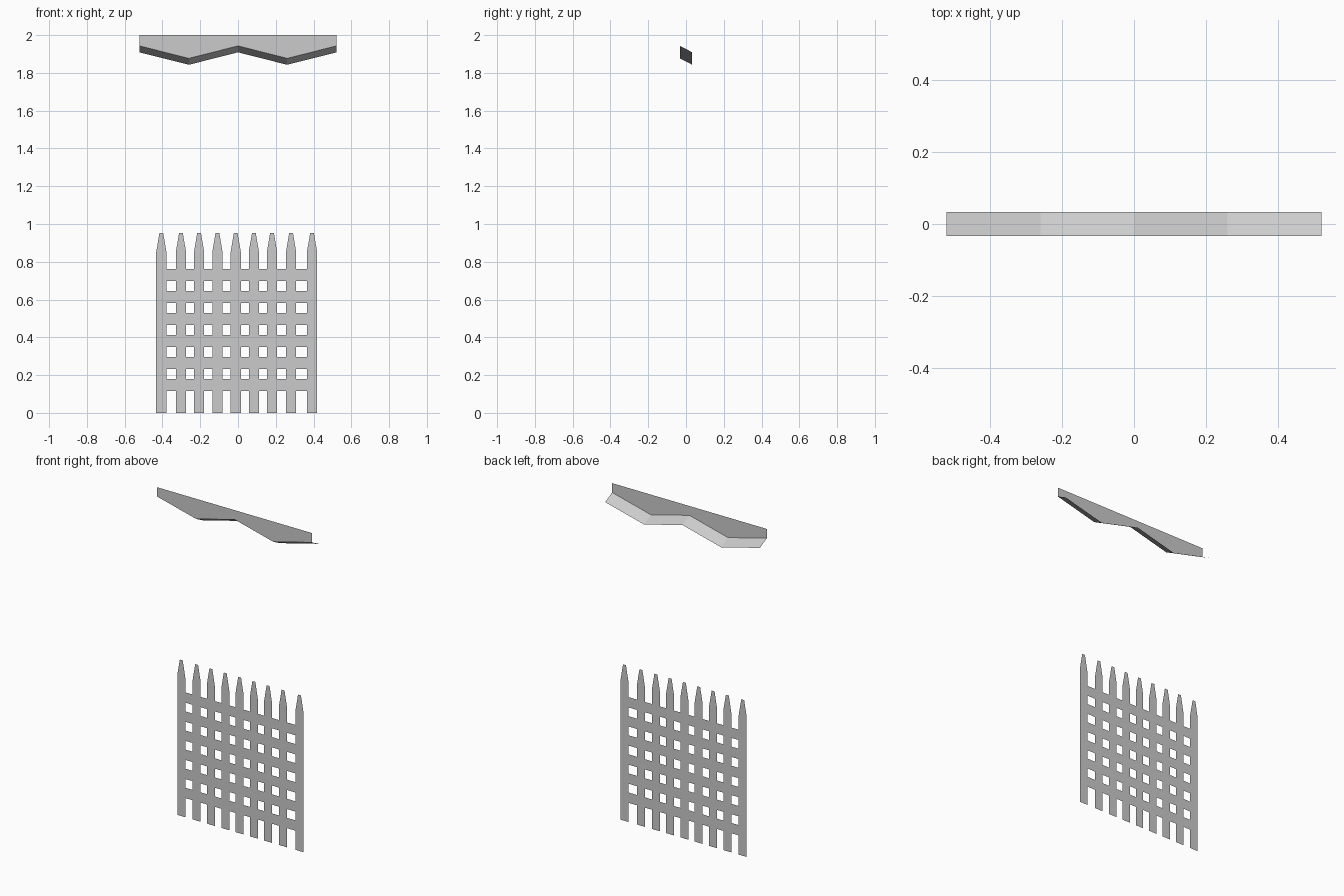
import bpy, bmesh

if "Cube" in bpy.data.objects:
    bpy.data.objects.remove(bpy.data.objects["Cube"])

FRONT_Y, BACK_Y = -0.033, 0.033


def make_object(name, polygons):
    """Build a sheet object from corner polygons, welding shared corners."""
    bm = bmesh.new()
    for poly in polygons:
        bm.faces.new([bm.verts.new(p) for p in poly])
    bmesh.ops.remove_doubles(bm, verts=bm.verts, dist=0.0005)
    mesh = bpy.data.meshes.new(name)
    bm.to_mesh(mesh)
    bm.free()
    obj = bpy.data.objects.new(name, mesh)
    bpy.context.collection.objects.link(obj)
    return obj


def quad(x0, x1, z0, z1, y=BACK_Y):
    return [(x0, y, z0), (x1, y, z0), (x1, y, z1), (x0, y, z1)]


# Zigzag lintel: upright front panel and sloping underside lip
zigzag = [(-0.522, 1.943), (-0.26, 1.877), (0, 1.943), (0.26, 1.877), (0.522, 1.943)]
LIP_DROP = 0.034
panel, lip = [], []
for (xa, za), (xb, zb) in zip(zigzag, zigzag[1:]):
    panel.append([(xa, FRONT_Y, za), (xb, FRONT_Y, zb), (xb, FRONT_Y, 2), (xa, FRONT_Y, 2)])
    lip.append([(xa, BACK_Y, za - LIP_DROP), (xb, BACK_Y, zb - LIP_DROP),
                (xb, FRONT_Y, zb), (xa, FRONT_Y, za)][::-1])
make_object("lintel_panel", panel)
make_object("lintel_lip", lip)

# Gate layout
pale_centres = [-0.406, -0.302, -0.206, -0.109, -0.012, 0.084, 0.18, 0.281, 0.392]
HALF, TIP, SHOULDER, TOP = 0.027, 0.01, 0.852, 0.952
rails = [(0.117 + i * 0.1164, 0.180 + i * 0.1164) for i in range(6)]
levels = [0] + [z for rail in rails for z in rail] + [SHOULDER]

# Pales with pointed tops
gate = []
for c in pale_centres:
    gate += [quad(c - HALF, c + HALF, a, b) for a, b in zip(levels, levels[1:])]
    gate.append([(c - HALF, BACK_Y, SHOULDER), (c + HALF, BACK_Y, SHOULDER),
                 (c + TIP, BACK_Y, TOP), (c - TIP, BACK_Y, TOP)])

# Rails bridging neighbouring pales
for a, b in zip(pale_centres, pale_centres[1:]):
    gate += [quad(a + HALF, b - HALF, z0, z1) for z0, z1 in rails]
make_object("lattice_gate", gate)
